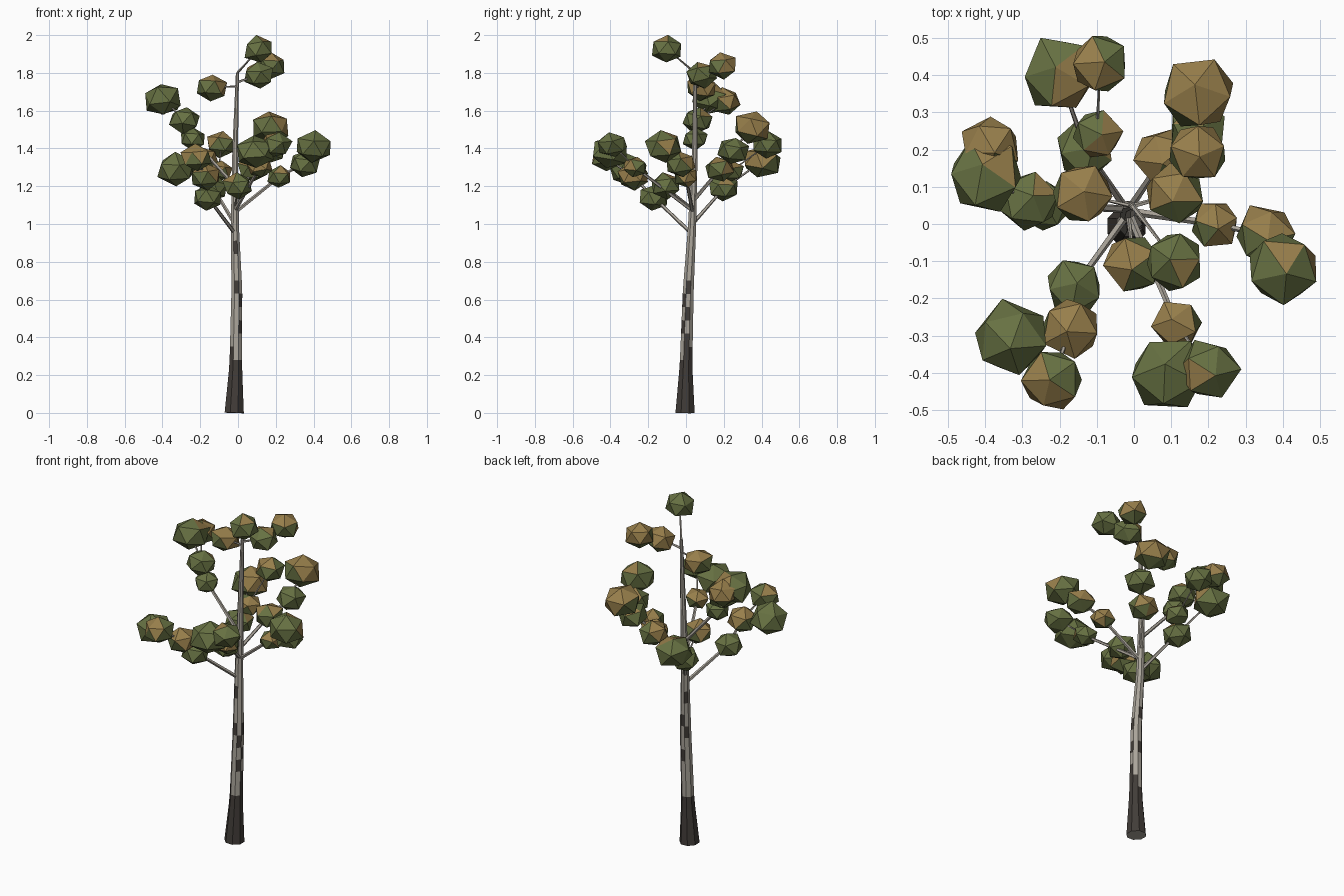
import bpy, bmesh, math, random
from mathutils import Vector, Matrix, Euler

if "Cube" in bpy.data.objects:
    bpy.data.objects.remove(bpy.data.objects["Cube"])

random.seed(7)


def material(name, rgb):
    m = bpy.data.materials.new(name)
    m.diffuse_color = (*rgb, 1)
    m.use_nodes = True
    m.node_tree.nodes["Principled BSDF"].inputs["Base Color"].default_value = m.diffuse_color
    return m


PALE = material("pale bark", (0.40, 0.37, 0.32))
DARK = material("dark bark", (0.054, 0.046, 0.040))
GREEN = material("olive leaves", (0.135, 0.165, 0.055))
BROWN = material("autumn leaves", (0.31, 0.21, 0.07))


def finish(bm, name, mats):
    bmesh.ops.recalc_face_normals(bm, faces=bm.faces)
    me = bpy.data.meshes.new(name)
    bm.to_mesh(me)
    bm.free()
    for m in mats:
        me.materials.append(m)
    ob = bpy.data.objects.new(name, me)
    bpy.context.collection.objects.link(ob)
    return ob


def tube(bm, rings, sides):
    """Skin (centre, radius) rings; returns side faces as (row, column, face)."""
    loops = []
    for i, (c, r) in enumerate(rings):
        a, b = rings[max(i - 1, 0)][0], rings[min(i + 1, len(rings) - 1)][0]
        q = Vector((0, 0, 1)).rotation_difference(b - a)
        loops.append([bm.verts.new(c + q @ Vector((r * math.cos(t), r * math.sin(t), 0)))
                      for t in (2 * math.pi * (k + 0.5) / sides for k in range(sides))])
    out = []
    for i in range(len(loops) - 1):
        for k in range(sides):
            n = (k + 1) % sides
            out.append((i, k, bm.faces.new((loops[i][k], loops[i][n],
                                            loops[i + 1][n], loops[i + 1][k]))))
    bm.faces.new(loops[0])
    bm.faces.new(loops[-1])
    return out


# Trunk: key points x, y, z, radius, resampled into short bands
KEYS = [(-.02, -.005, 0, .055), (-.012, 0, .25, .036), (-.006, .012, .65, .031),
        (-.017, .033, 1.0, .023), (-.015, .047, 1.4, .016), (-.003, .048, 1.8, .009)]


def trunk_at(z):
    for a, b in zip(KEYS, KEYS[1:]):
        if z <= b[2]:
            t = (z - a[2]) / (b[2] - a[2])
            v = [p + (q - p) * t for p, q in zip(a, b)]
            return Vector(v[:3]), v[3]


BAND = .07
bm = bmesh.new()
# dark bark below band 4, then scattered patches by column: bands
patches = {7: (4, 5, 7, 9), 0: (4,), 4: (4,), 6: (6, 8), 5: (9, 12), 2: (9, 12), 1: (7, 10)}
levels = [i * BAND for i in range(15)] + [1.2, 1.4, 1.6, 1.8]
for row, col, f in tube(bm, [trunk_at(z) for z in levels], 8):
    f.material_index = int(row < 4 or row in patches.get(col, ()))
finish(bm, "trunk", [PALE, DARK])

# Leaf clumps: faces turned towards a random lean direction are autumn coloured
SIZES = {"small": .065, "medium": .08, "large": .10}
LIMITS = {"green": .95, "mixed": .5, "brown": 0}
centres = {}


def clump(name, size, tint, x, y, z):
    centres[name] = Vector((x, y, z))
    bm = bmesh.new()
    bmesh.ops.create_icosphere(bm, subdivisions=1, radius=SIZES[size] * 1.07)
    for v in bm.verts:
        v.co *= random.uniform(.92, 1.08)
    spin = Euler((random.uniform(-.25, .25), random.uniform(-.25, .25),
                  random.uniform(0, 6.28))).to_matrix().to_4x4()
    bm.transform(Matrix.Translation((x, y, z)) @ Matrix.Diagonal((1, 1, .85, 1)) @ spin)
    bm.normal_update()
    a = random.uniform(0, 6.28)
    lean = Vector((math.cos(a), math.sin(a), 1)) * .7
    for f in bm.faces:
        f.material_index = int(f.normal.dot(lean) + random.uniform(-.2, .2) > LIMITS[tint])
    finish(bm, "leaves_" + name, [GREEN, BROWN])


clump("low_a", "medium", "green", -.16, -.17, 1.14)
clump("low_b", "medium", "brown", -.17, -.28, 1.25)
clump("low_c", "large", "green", -.33, -.31, 1.29)
clump("low_d", "medium", "mixed", -.22, -.42, 1.35)
clump("back_a", "medium", "green", -.13, .20, 1.19)
clump("back_b", "small", "mixed", -.10, .24, 1.28)
clump("back_c", "large", "mixed", -.20, .40, 1.33)
clump("back_d", "medium", "mixed", -.09, .43, 1.42)
clump("right_a", "small", "brown", .22, 0, 1.25)
clump("right_b", "medium", "mixed", .35, -.03, 1.32)
clump("right_c", "large", "green", .40, -.12, 1.41)
clump("front_a", "medium", "mixed", 0, -.11, 1.20)
clump("front_b", "small", "brown", .115, -.27, 1.30)
clump("front_c", "large", "green", .09, -.40, 1.38)
clump("front_d", "medium", "green", .20, -.39, 1.42)
clump("rear_a", "medium", "brown", .08, .18, 1.29)
clump("rear_b", "medium", "green", .17, .25, 1.39)
clump("rear_c", "large", "brown", .17, .35, 1.51)
clump("left_a", "small", "green", -.24, .05, 1.45)
clump("left_b", "medium", "green", -.28, .06, 1.55)
clump("left_c", "medium", "brown", -.39, .21, 1.65)
clump("left_d", "large", "green", -.40, .13, 1.66)
clump("top_a", "medium", "brown", -.14, .08, 1.72)
clump("top_b", "medium", "mixed", .11, .08, 1.79)
clump("top_c", "medium", "brown", .17, .19, 1.84)
clump("top_d", "medium", "green", .11, -.10, 1.925)


# Branches: each path starts on the trunk (a height) or at another clump
def branch(start, *stops, r=.011):
    first = centres[start] if isinstance(start, str) else trunk_at(start)[0]
    pts = [first] + [centres[s] for s in stops]
    bm = bmesh.new()
    tube(bm, [(p, r * (1 - .6 * i / len(stops))) for i, p in enumerate(pts)], 5)
    finish(bm, "branch_to_" + stops[-1], [PALE])


branch(.95, "low_a", "low_b", "low_d")
branch("low_b", "low_c", r=.006)
branch(1.0, "back_a", "back_c")
branch("back_a", "back_b", "back_d", r=.007)
branch(1.06, "right_a", "right_b", "right_c")
branch(1.07, "front_b", "front_c")
branch(1.08, "front_a", r=.007)
branch("front_b", "front_d", r=.006)
branch(1.12, "rear_a", "rear_b", "rear_c")
branch(1.2, "left_a", "left_b", "left_d")
branch("left_b", "left_c", r=.006)
branch(1.8, "top_d", r=.007)
branch(1.75, "top_b", "top_c", r=.007)
branch(1.73, "top_a", r=.006)
